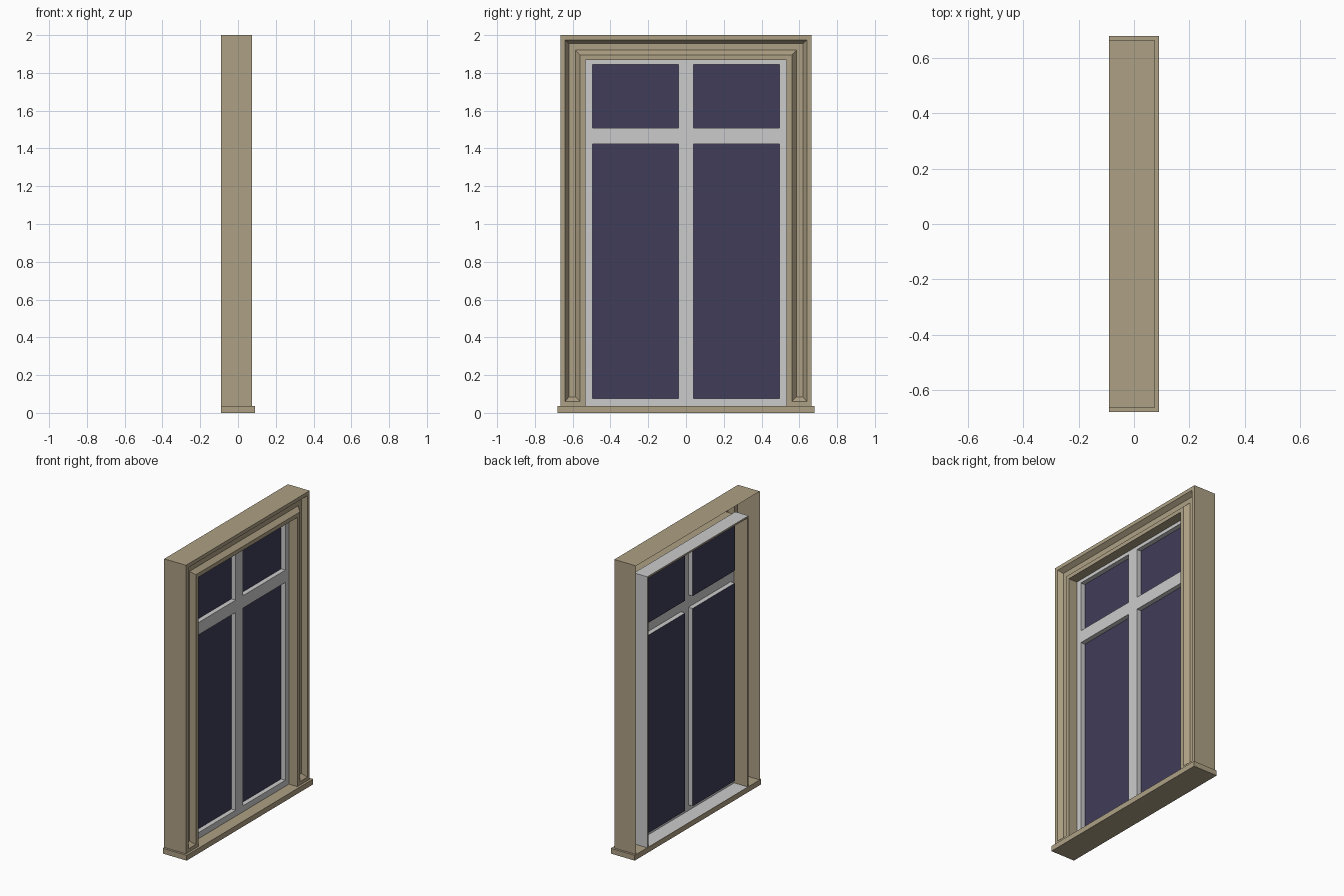
import bpy, bmesh

if "Cube" in bpy.data.objects:
    bpy.data.objects.remove(bpy.data.objects["Cube"])

BACK, FRONT, GLAZE, PANE = -0.09, 0.074, 0.01, -0.022   # depth planes along x
SILL = 0.036
HALF_W, TOP = 0.665, 2.0


def material(name, color):
    m = bpy.data.materials.new(name)
    m.diffuse_color = (*color, 1)
    m.use_nodes = True
    m.node_tree.nodes["Principled BSDF"].inputs["Base Color"].default_value = m.diffuse_color
    return m


def finish(bm, name, mat=None):
    bmesh.ops.remove_doubles(bm, verts=bm.verts, dist=1e-5)
    bmesh.ops.recalc_face_normals(bm, faces=bm.faces)
    # open shells: make the front side the outside
    front = max(bm.faces, key=lambda f: f.calc_center_median().x + abs(f.normal.x))
    if front.normal.x < -0.1:
        bmesh.ops.reverse_faces(bm, faces=bm.faces)
    me = bpy.data.meshes.new(name)
    bm.to_mesh(me)
    bm.free()
    if mat:
        me.materials.append(mat)
    ob = bpy.data.objects.new(name, me)
    bpy.context.collection.objects.link(ob)
    return ob


def quad(bm, *pts):
    bm.faces.new([bm.verts.new(p) for p in pts])


def arch(x, inset, bottom):
    """Upside-down U path (left foot, two top corners, right foot)."""
    w, t = HALF_W - inset, TOP - inset
    return [(x, -w, bottom), (x, -w, t), (x, w, t), (x, w, bottom)]


def band(bm, a, b):
    """Three quads between two arches."""
    for i in range(3):
        quad(bm, a[i], a[i + 1], b[i + 1], b[i])


wood = material("painted_wood", (0.42, 0.35, 0.23))
glass = material("dark_glass", (0.05, 0.045, 0.10))

# sill
bm = bmesh.new()
bmesh.ops.create_cube(bm, size=1)
for v in bm.verts:
    v.co = (v.co.x * 0.18, v.co.y * 1.36, (v.co.z + 0.5) * SILL)
finish(bm, "sill", wood)

# casing: moulded front with a mitred groove, outer wall and inner lining
bm = bmesh.new()
arches = [arch(BACK, 0, SILL), arch(FRONT, 0, SILL), arch(FRONT, 0.025, 0.06),
          arch(0.044, 0.045, 0.085), arch(0.044, 0.08, 0.085),
          arch(FRONT, 0.105, 0.06), arch(FRONT, 0.132, SILL),
          arch(BACK, 0.132, SILL), arch(BACK, 0.12, SILL)]
for a, b in zip(arches, arches[1:]):
    band(bm, a, b)
for i in (0, 3):                      # closed feet of the groove
    quad(bm, arches[1][i], arches[2][i], arches[5][i], arches[6][i])
    quad(bm, arches[2][i], arches[3][i], arches[4][i], arches[5][i])
finish(bm, "casing", wood)

# grey box around the lining
bm = bmesh.new()
band(bm, arch(BACK, 0.12, SILL), arch(GLAZE, 0.12, SILL))
finish(bm, "frame_box")

# grey floor behind the glazing
bm = bmesh.new()
z = SILL + 0.003
quad(bm, (BACK, -0.533, z), (GLAZE, -0.533, z), (GLAZE, 0.533, z), (BACK, 0.533, z))
finish(bm, "frame_floor")

# glazing frame with four recessed panes
frame, panes = bmesh.new(), bmesh.new()
ys = [-0.533, -0.495, -0.04, 0.04, 0.495, 0.533]
zs = [SILL, 0.077, 1.423, 1.507, 1.845, 1.868]


def cell(x, y0, y1, z0, z1):
    return [(x, y0, z0), (x, y1, z0), (x, y1, z1), (x, y0, z1)]


for i in range(5):
    for j in range(5):
        box = (ys[i], ys[i + 1], zs[j], zs[j + 1])
        rim = cell(GLAZE, *box)
        if i % 2 and j % 2:
            deep = cell(PANE, *box)
            quad(panes, *deep)
            for k in range(4):
                n = (k + 1) % 4
                quad(frame, rim[k], rim[n], deep[n], deep[k])
        else:
            quad(frame, *rim)
finish(frame, "glazing_frame")
finish(panes, "panes", glass)
